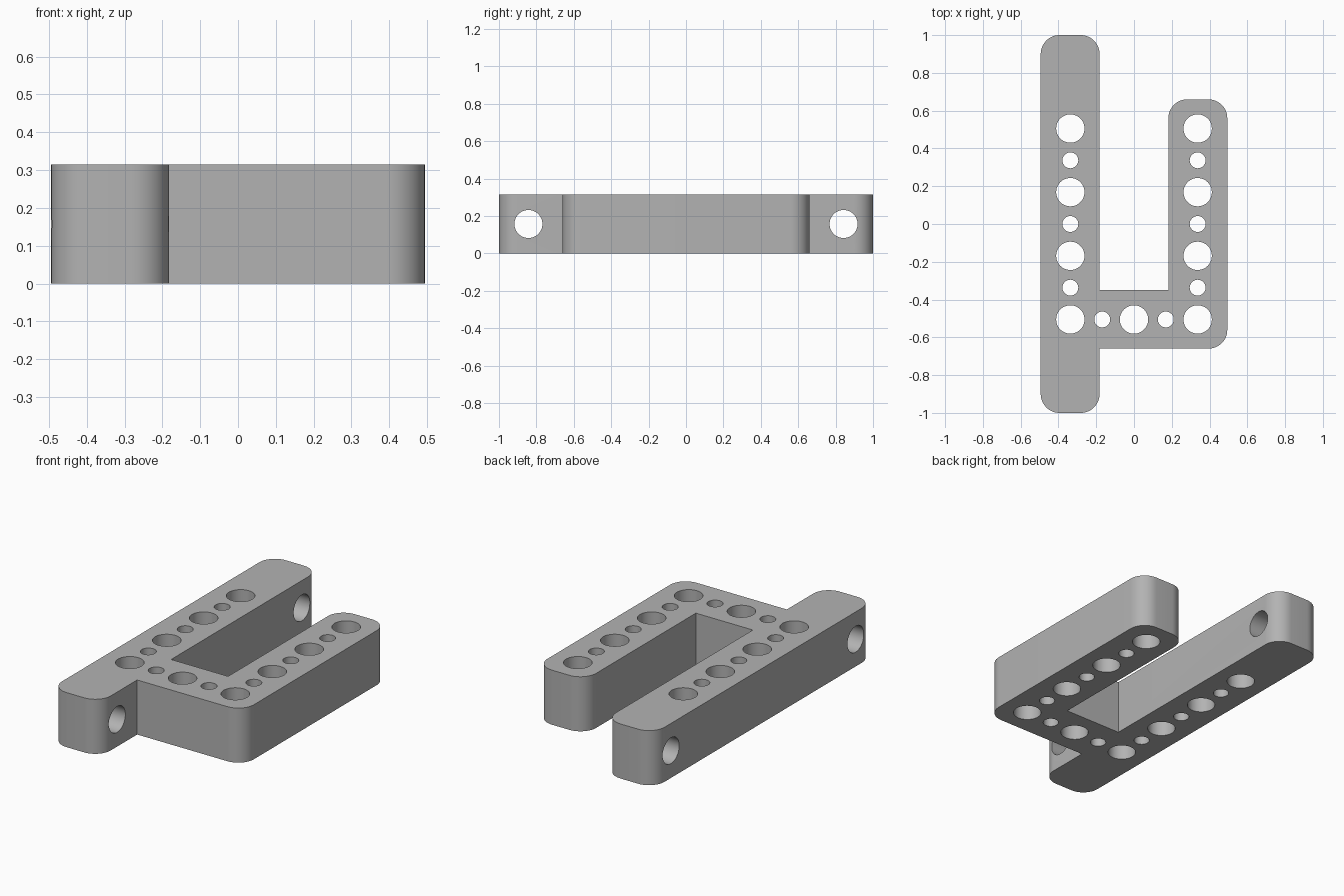
import bpy, bmesh, math
from mathutils import Matrix, Vector

cube = bpy.data.objects.get("Cube")
if cube:
    bpy.data.objects.remove(cube, do_unlink=True)

HEIGHT = 0.315
PITCH = 0.1685          # distance between neighbouring holes
BEAM_X = 2 * PITCH      # centre line of both beams
OUT, INN = 0.494, 0.182  # outer and inner beam edges
BIG, SMALL = 0.075, 0.042

grey = bpy.data.materials.new("Light Grey Plastic")
grey.use_nodes = True
colour = (0.45, 0.45, 0.45, 1)
grey.diffuse_color = colour
grey.node_tree.nodes["Principled BSDF"].inputs["Base Color"].default_value = colour


def make_object(name, bm):
    bmesh.ops.recalc_face_normals(bm, faces=bm.faces)
    mesh = bpy.data.meshes.new(name)
    bm.to_mesh(mesh)
    bm.free()
    mesh.materials.append(grey)
    obj = bpy.data.objects.new(name, mesh)
    bpy.context.collection.objects.link(obj)
    return obj


def rounded(corners, steps=12):
    """Outline from (x, y, radius) right-angle corners; radius 0 stays sharp."""
    points = []
    for i, (x, y, r) in enumerate(corners):
        p = Vector((x, y, 0))
        if not r:
            points.append(p)
            continue
        a = (Vector((*corners[i - 1][:2], 0)) - p).normalized() * r
        b = (Vector((*corners[(i + 1) % len(corners)][:2], 0)) - p).normalized() * r
        for k in range(steps + 1):
            t = k / steps * math.pi / 2
            points.append(p + a * (1 - math.sin(t)) + b * (1 - math.cos(t)))
    return points


# Frame body: long beam, cross bar and short beam in one outline
R = 0.1
outline = [(-OUT, -1, R), (-INN, -1, R), (-INN, -0.66, 0), (OUT, -0.66, R),
           (OUT, 0.66, R), (INN, 0.66, R), (INN, -0.35, 0), (-INN, -0.35, 0),
           (-INN, 1, R), (-OUT, 1, R)]
bm = bmesh.new()
face = bm.faces.new([bm.verts.new(p) for p in rounded(outline)])
ext = bmesh.ops.extrude_face_region(bm, geom=[face])
bmesh.ops.translate(bm, vec=(0, 0, HEIGHT),
                    verts=[v for v in ext["geom"] if isinstance(v, bmesh.types.BMVert)])
frame = make_object("u_frame", bm)

# Hole cutters
bm = bmesh.new()


def drill(x, y, z, radius, turn=0):
    place = Matrix.Translation((x, y, z)) @ Matrix.Rotation(turn, 4, 'Y')
    bmesh.ops.create_cone(bm, cap_ends=True, segments=48, radius1=radius,
                          radius2=radius, depth=0.5, matrix=place)


for i in range(7):      # alternating holes along both beams
    for x in (-BEAM_X, BEAM_X):
        drill(x, (i - 3) * PITCH, HEIGHT / 2, SMALL if i % 2 else BIG)
for i in (-1, 0, 1):    # cross bar holes
    drill(i * PITCH, -3 * PITCH, HEIGHT / 2, SMALL if i else BIG)
for y in (-5 * PITCH, 5 * PITCH):   # sideways holes in the long beam ends
    drill(-BEAM_X, y, HEIGHT / 2, BIG, math.pi / 2)
cutter = make_object("hole_cutter", bm)
cutter.hide_render = True

# Cut the holes, then shade
cut = frame.modifiers.new("Holes", 'BOOLEAN')
cut.operation = 'DIFFERENCE'
cut.solver = 'EXACT'
cut.object = cutter
bpy.ops.object.select_all(action='DESELECT')
frame.select_set(True)
bpy.context.view_layer.objects.active = frame
bpy.ops.object.modifier_apply(modifier=cut.name)
bpy.data.objects.remove(cutter, do_unlink=True)
bpy.ops.object.shade_smooth_by_angle(angle=math.radians(30))
